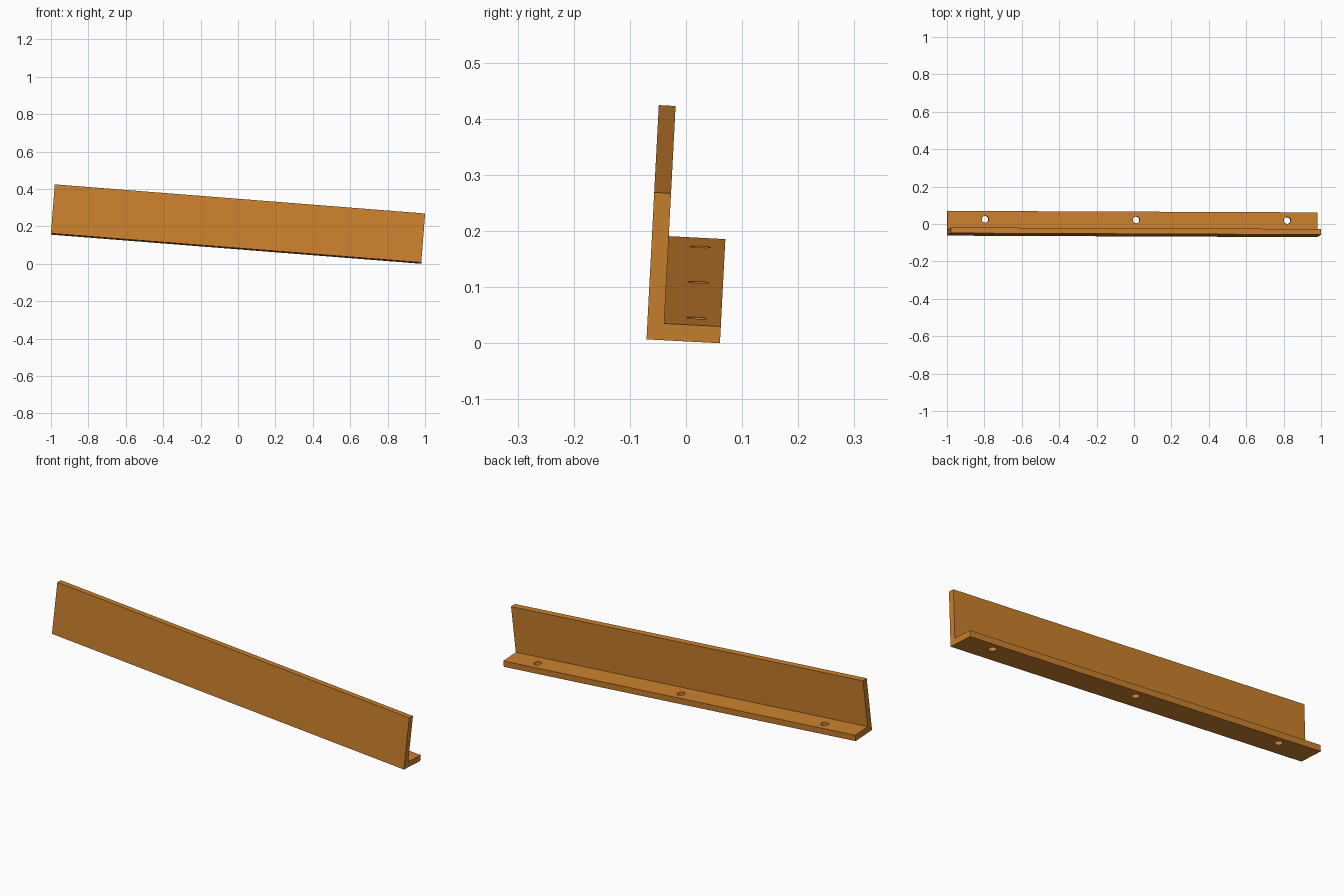
import bpy
import bmesh
from math import radians
from mathutils import Matrix

default = bpy.data.objects.get("Cube")
if default:
    bpy.data.objects.remove(default, do_unlink=True)

LENGTH, HEIGHT, DEPTH, THICK = 1.986, 0.263, 0.131, 0.03
HOLE_RADIUS, HOLE_SPACING, HOLE_SHIFT = 0.0185, 0.81, 0.02
HOLE_DEPTH = DEPTH * 2 / 3

wood = bpy.data.materials.new("warm_orange_wood")
wood.use_nodes = True
colour = (0.6, 0.22, 0.027, 1)
wood.diffuse_color = colour
wood.node_tree.nodes["Principled BSDF"].inputs["Base Color"].default_value = colour


def add_object(name, bm):
    bmesh.ops.recalc_face_normals(bm, faces=bm.faces)
    mesh = bpy.data.meshes.new(name)
    bm.to_mesh(mesh)
    bm.free()
    mesh.materials.append(wood)
    obj = bpy.data.objects.new(name, mesh)
    bpy.context.collection.objects.link(obj)
    return obj


# L-shaped profile, extruded along the length
profile = [(0, 0), (DEPTH, 0), (DEPTH, THICK), (THICK, THICK), (THICK, HEIGHT), (0, HEIGHT)]
bm = bmesh.new()
face = bm.faces.new([bm.verts.new((-LENGTH / 2, y, z)) for y, z in profile])
swept = bmesh.ops.extrude_face_region(bm, geom=[face])["geom"]
bmesh.ops.translate(bm, vec=(LENGTH, 0, 0),
                    verts=[g for g in swept if isinstance(g, bmesh.types.BMVert)])
bracket = add_object("angle_bracket", bm)

# Three screw holes through the shelf
bm = bmesh.new()
for i in (-1, 0, 1):
    place = Matrix.Translation((HOLE_SHIFT + i * HOLE_SPACING, HOLE_DEPTH, THICK / 2))
    bmesh.ops.create_cone(bm, cap_ends=True, segments=32, radius1=HOLE_RADIUS,
                          radius2=HOLE_RADIUS, depth=THICK * 3, matrix=place)
cutter = add_object("hole_cutter", bm)
cutter.hide_render = True

cut = bracket.modifiers.new("screw_holes", "BOOLEAN")
cut.operation = "DIFFERENCE"
cut.solver = "EXACT"
cut.object = cutter
bpy.ops.object.select_all(action="DESELECT")
bracket.select_set(True)
bpy.context.view_layer.objects.active = bracket
bpy.ops.object.modifier_apply(modifier=cut.name)
bpy.data.objects.remove(cutter, do_unlink=True)
bpy.ops.object.shade_smooth_by_angle(angle=radians(30))

# Slight lean and sideways slope of the whole bracket
bracket.matrix_world = (Matrix.Translation((-0.0103, -0.0663, 0.0847))
                        @ Matrix.Rotation(radians(-3), 4, "X")
                        @ Matrix.Rotation(radians(4.5), 4, "Y"))
